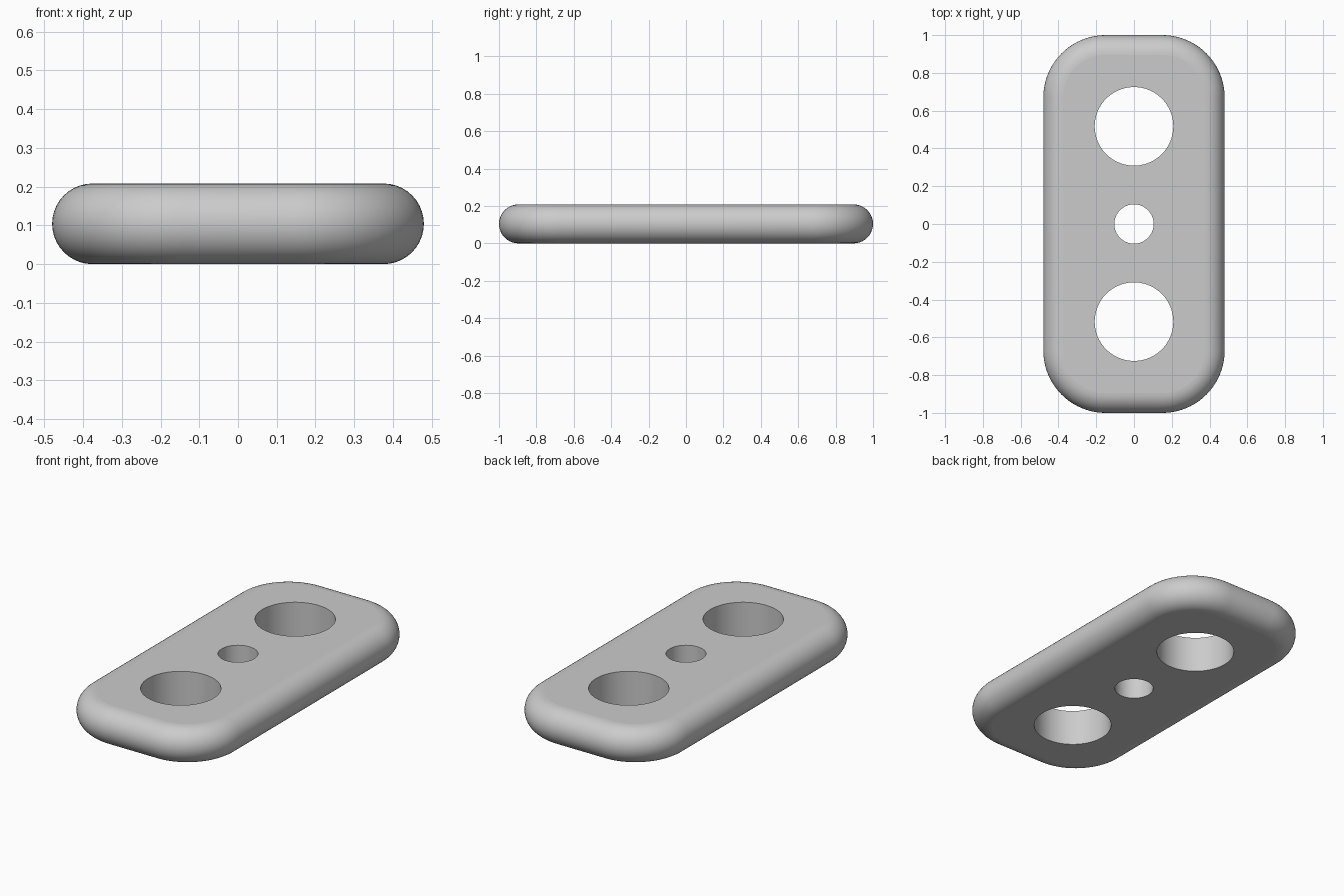
import bpy
import bmesh
from math import sin, cos, pi

cube = bpy.data.objects.get("Cube")
if cube:
    bpy.data.objects.remove(cube, do_unlink=True)

HALF_W, HALF_L, HEIGHT = 0.48, 1.0, 0.208
CORNER = 0.33
EDGE = HEIGHT / 2
CORNER_STEPS, EDGE_STEPS = 20, 20

grey = bpy.data.materials.new("light_grey")
grey.use_nodes = True
grey.diffuse_color = (0.6, 0.6, 0.6, 1)
grey.node_tree.nodes["Principled BSDF"].inputs["Base Color"].default_value = (0.6, 0.6, 0.6, 1)


def outline(inset):
    """Rounded rectangle, shrunk evenly by inset."""
    points = []
    for corner, (sx, sy) in enumerate([(1, 1), (-1, 1), (-1, -1), (1, -1)]):
        for i in range(CORNER_STEPS + 1):
            a = (corner + i / CORNER_STEPS) * pi / 2
            r = CORNER - inset
            points.append((sx * (HALF_W - CORNER) + r * cos(a),
                           sy * (HALF_L - CORNER) + r * sin(a)))
    return points


# Plate with a fully rounded rim: stacked outlines following a half circle
bm = bmesh.new()
rings = []
for k in range(EDGE_STEPS + 1):
    a = -pi / 2 + pi * k / EDGE_STEPS
    z = EDGE + EDGE * sin(a)
    rings.append([bm.verts.new((x, y, z)) for x, y in outline(EDGE * (1 - cos(a)))])
for low, high in zip(rings, rings[1:]):
    n = len(low)
    for i in range(n):
        j = (i + 1) % n
        bm.faces.new((low[i], low[j], high[j], high[i]))
bm.faces.new(rings[-1])
bm.faces.new(rings[0][::-1])
mesh = bpy.data.meshes.new("plate")
bm.to_mesh(mesh)
bm.free()
mesh.materials.append(grey)
plate = bpy.data.objects.new("plate", mesh)
bpy.context.collection.objects.link(plate)

# Through holes: two large ones and a small one in the middle
cutters = []
for y, radius in [(-0.517, 0.208), (0, 0.104), (0.517, 0.208)]:
    bpy.ops.mesh.primitive_cylinder_add(vertices=96, radius=radius, depth=1,
                                        location=(0, y, EDGE))
    cutter = bpy.context.object
    cutter.name = "hole_cutter"
    cutter.hide_render = True
    cutter.data.materials.append(grey)
    cutters.append(cutter)
    cut = plate.modifiers.new("hole", 'BOOLEAN')
    cut.operation = 'DIFFERENCE'
    cut.solver = 'EXACT'
    cut.object = cutter

bpy.ops.object.select_all(action='DESELECT')
plate.select_set(True)
bpy.context.view_layer.objects.active = plate
for name in [m.name for m in plate.modifiers]:
    bpy.ops.object.modifier_apply(modifier=name)
for cutter in cutters:
    bpy.data.objects.remove(cutter, do_unlink=True)

# Smooth rim and bores, flat top and bottom
bpy.ops.object.shade_smooth_by_angle(angle=pi / 6)
for face in plate.data.polygons:
    if abs(face.normal.z) > 0.9999:
        face.use_smooth = False
